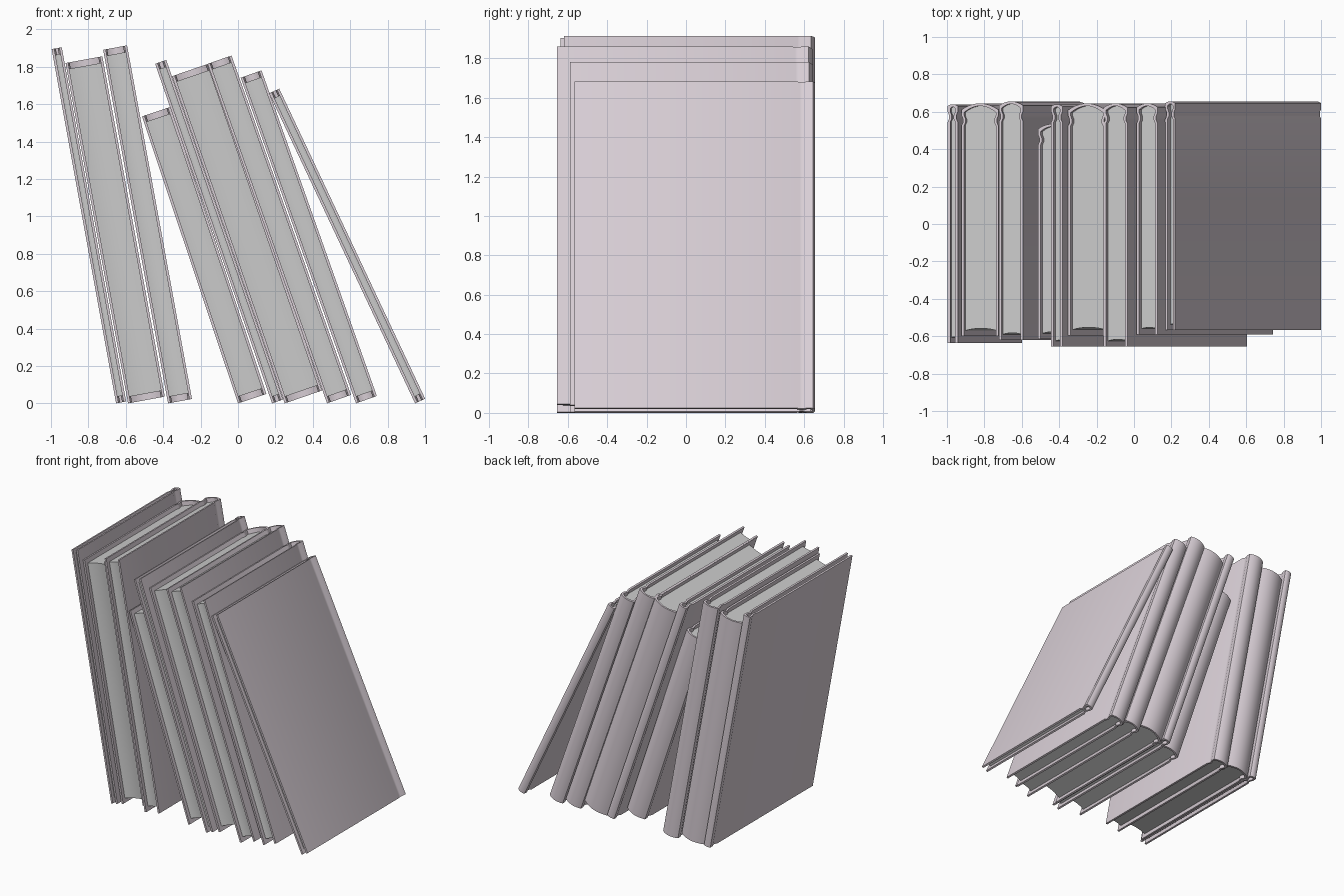
import bpy, math

if "Cube" in bpy.data.objects:
    bpy.data.objects.remove(bpy.data.objects["Cube"])

cover_mat = bpy.data.materials.new("cover_cloth")
cover_mat.diffuse_color = (0.69, 0.62, 0.67, 1)
cover_mat.use_nodes = True
cover_mat.node_tree.nodes["Principled BSDF"].inputs["Base Color"].default_value = cover_mat.diffuse_color

BOARD = 0.014    # cover thickness
INSET = 0.034    # page block inset at head and tail
FORE = 0.03      # page block inset at fore-edge
GROOVE = 0.008   # hinge groove depth
ARC = 10         # spine arc segments


def make_object(name, verts, faces, x, tilt, mat=None):
    me = bpy.data.meshes.new(name)
    me.from_pydata(verts, [], faces)
    ob = bpy.data.objects.new(name, me)
    bpy.context.collection.objects.link(ob)
    ob.location = (x, 0, 0)
    ob.rotation_euler = (0, -math.radians(tilt), 0)
    if mat:
        me.materials.append(mat)
    bpy.ops.object.select_all(action='DESELECT')
    ob.select_set(True)
    bpy.context.view_layer.objects.active = ob
    bpy.ops.object.mode_set(mode='EDIT')
    bpy.ops.mesh.select_all(action='SELECT')
    bpy.ops.mesh.normals_make_consistent(inside=False)
    bpy.ops.object.mode_set(mode='OBJECT')
    bpy.ops.object.shade_smooth_by_angle(angle=math.radians(30))
    return ob


def bow(u0, u1, y, height):
    """Shallow arc from u0 to u1, bulging towards +y by height."""
    return [(u0 + (u1 - u0) * i / ARC, y + height * (1 - (2 * i / ARC - 1) ** 2))
            for i in range(ARC + 1)]


def case_profile(w, yf, ys, bulge, off):
    """Open U outline of the case: board, hinge groove, rounded spine, board."""
    g = off + GROOVE
    side = [(off, yf), (off, ys - 0.085), (g, ys - 0.068),
            (g, ys - 0.05), (off, ys - 0.03)]
    other = [(w - u, y) for u, y in reversed(side)]
    return side + bow(off, w - off, ys - off, bulge) + other


def book(n, x, w, h, tilt, yf, yb):
    bulge = max(0.006, 0.17 * w)
    ys = yb - bulge
    # hardback case: two boards and spine in one folded shell
    outer = case_profile(w, yf, ys, bulge, 0)
    inner = case_profile(w, yf, ys, bulge, BOARD)
    k = len(outer)
    verts = [(u, y, z) for z in (0, h) for p in (outer, inner) for u, y in p]
    faces = []
    for i in range(k - 1):
        j = i + 1
        faces += [(i, j, 2 * k + j, 2 * k + i),
                  (k + j, k + i, 3 * k + i, 3 * k + j),
                  (j, i, k + i, k + j),
                  (2 * k + i, 2 * k + j, 3 * k + j, 3 * k + i)]
    for i in (0, k - 1):
        faces.append((i, k + i, 3 * k + i, 2 * k + i))
    make_object(f"book_cover_{n}", verts, faces, x, tilt, cover_mat)

    # page block: hollow fore-edge, rounded back
    a, b = BOARD, w - BOARD
    ring = bow(a, b, yf + FORE, 0.06 * w) + bow(b, a, ys - BOARD, bulge)
    k = len(ring)
    verts = [(u, y, z) for z in (INSET, h - INSET) for u, y in ring]
    faces = [(i, (i + 1) % k, k + (i + 1) % k, k + i) for i in range(k)]
    m = ARC + 1
    for base in (0, k):
        faces += [(base + i, base + i + 1, base + k - 2 - i, base + k - 1 - i)
                  for i in range(m - 1)]
    make_object(f"book_pages_{n}", verts, faces, x, tilt)


# left x at the foot, thickness, height, lean in degrees, front y, back y
books = [
    (-0.652, 0.055, 1.925, 10.3, -0.637, 0.640),
    (-0.588, 0.200, 1.850, 10.4, -0.600, 0.645),
    (-0.374, 0.130, 1.922, 10.4, -0.620, 0.656),
    (0.000, 0.160, 1.618, 18.5, -0.615, 0.535),
    (0.182, 0.063, 1.920, 19.0, -0.655, 0.640),
    (0.250, 0.211, 1.850, 19.0, -0.595, 0.645),
    (0.476, 0.136, 1.924, 19.4, -0.655, 0.645),
    (0.631, 0.118, 1.847, 19.5, -0.590, 0.645),
    (0.947, 0.059, 1.832, 25.2, -0.567, 0.656),
]
for n, spec in enumerate(books, 1):
    book(n, *spec)
